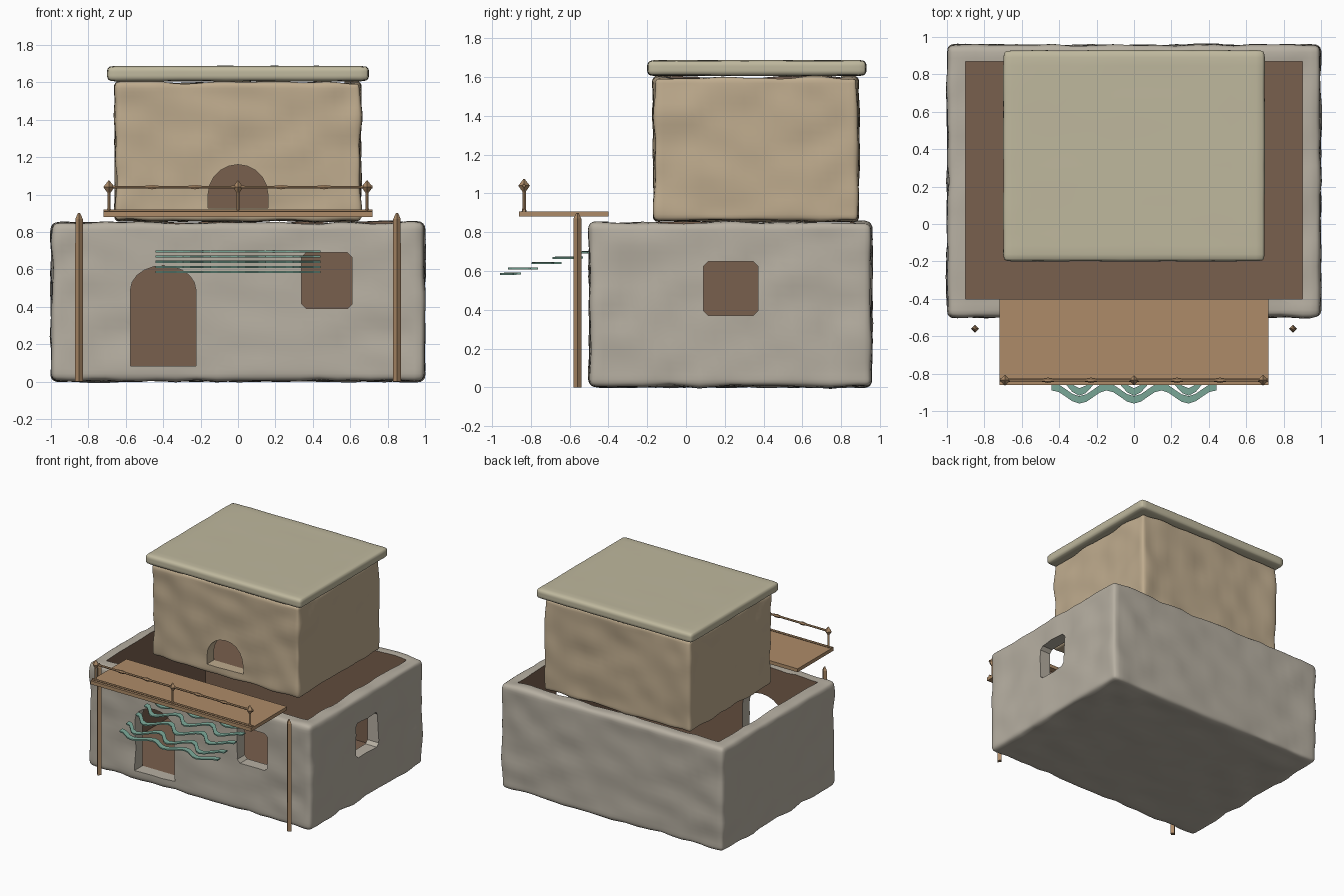
import bpy, bmesh, math
from mathutils import Vector, noise

if "Cube" in bpy.data.objects:
    bpy.data.objects.remove(bpy.data.objects["Cube"])


def mat(name, r, g, b):
    m = bpy.data.materials.new(name)
    m.diffuse_color = (r, g, b, 1)
    m.use_nodes = True
    m.node_tree.nodes["Principled BSDF"].inputs["Base Color"].default_value = m.diffuse_color
    return m


STONE = mat("stone_plaster", 0.47, 0.43, 0.36)
CLAY = mat("clay_plaster", 0.52, 0.41, 0.27)
CAP = mat("cap_plaster", 0.52, 0.48, 0.34)
INSIDE = mat("dark_inside", 0.19, 0.115, 0.075)
WOOD = mat("wood", 0.42, 0.26, 0.14)
CLOTH = mat("teal_cloth", 0.2, 0.4, 0.32)


def finish(name, bm, m, smooth=None):
    bmesh.ops.recalc_face_normals(bm, faces=bm.faces)
    me = bpy.data.meshes.new(name)
    bm.to_mesh(me)
    bm.free()
    ob = bpy.data.objects.new(name, me)
    bpy.context.collection.objects.link(ob)
    me.materials.append(m)
    if smooth:
        shade(ob, smooth)
    return ob


def shade(ob, angle):
    bpy.ops.object.select_all(action='DESELECT')
    ob.select_set(True)
    bpy.context.view_layer.objects.active = ob
    bpy.ops.object.shade_smooth_by_angle(angle=math.radians(angle))


def plaster_box(name, lo, hi, r, m, rough, cuts=27):
    """Rounded box with a gently lumpy surface."""
    lo, hi = Vector(lo), Vector(hi)
    c, h = (lo + hi) / 2, (hi - lo) / 2
    bm = bmesh.new()
    bmesh.ops.create_cube(bm, size=2)
    bmesh.ops.subdivide_edges(bm, edges=bm.edges[:], cuts=cuts, use_grid_fill=True)
    for v in bm.verts:
        p = Vector([math.sin(v.co[i] * math.pi / 2) * h[i] for i in range(3)])
        core = Vector([max(-h[i] + r, min(h[i] - r, p[i])) for i in range(3)])
        n = (p - core).normalized()
        q = c + core + n * r
        v.co = q + n * (rough * (noise.noise(q * 6) - 0.3))
    return finish(name, bm, m, 40)


def box(name, lo, hi, m):
    lo, hi = Vector(lo), Vector(hi)
    bm = bmesh.new()
    bmesh.ops.create_cube(bm, size=1)
    for v in bm.verts:
        v.co = (lo + hi) / 2 + Vector([v.co[i] * (hi - lo)[i] for i in range(3)])
    return finish(name, bm, m)


def prism(name, pts, a, b, axis, m):
    """Extrude an (along, z) outline from a to b on the y or x axis."""
    place = (lambda u, z, d: (u, d, z)) if axis == 'y' else (lambda u, z, d: (d, u, z))
    bm = bmesh.new()
    A = [bm.verts.new(place(u, z, a)) for u, z in pts]
    B = [bm.verts.new(place(u, z, b)) for u, z in pts]
    bm.faces.new(A)
    bm.faces.new(B[::-1])
    for i in range(len(pts)):
        j = (i + 1) % len(pts)
        bm.faces.new((A[i], B[i], B[j], A[j]))
    return finish(name, bm, m)


def arch(cx, w, z0, spring, top, n=10):
    arc = [(cx + w * math.cos(math.pi * i / n), spring + (top - spring) * math.sin(math.pi * i / n))
           for i in range(n + 1)]
    return [(cx - w, z0), (cx + w, z0)] + arc


def window(u0, u1, z0, z1, k=0.025):
    return [(u0 + k, z0), (u1 - k, z0), (u1, z0 + k), (u1, z1 - k),
            (u1 - k, z1), (u0 + k, z1), (u0, z1 - k), (u0, z0 + k)]


def carve(ob, cutters):
    bpy.context.view_layer.objects.active = ob
    for c in cutters:
        mod = ob.modifiers.new("cut", 'BOOLEAN')
        mod.operation, mod.solver, mod.object = 'DIFFERENCE', 'EXACT', c
        mod.material_mode = 'TRANSFER'
        bpy.ops.object.modifier_apply(modifier=mod.name)
        bpy.data.objects.remove(c)
    shade(ob, 40)


# lower storey: open-topped shell with door and two windows
lower = plaster_box("lower_storey", (-1, -0.5, 0), (1, 0.96, 0.855), 0.04, STONE, 0.016)
carve(lower, [
    box("cavity", (-0.9, -0.4, 0.08), (0.9, 0.87, 1.2), INSIDE),
    prism("door", arch(-0.4, 0.175, 0.083, 0.49, 0.62), -0.7, -0.3, 'y', STONE),
    prism("front_window", window(0.34, 0.61, 0.39, 0.69), -0.7, -0.3, 'y', STONE),
    prism("side_window", window(0.09, 0.37, 0.37, 0.65), 0.7, 1.2, 'x', STONE)])

# upper storey with arched doorway, and its roof slab
upper = plaster_box("upper_storey", (-0.66, -0.17, 0.855), (0.66, 0.89, 1.605), 0.03, CLAY, 0.016)
carve(upper, [
    box("cavity", (-0.57, -0.08, 0.925), (0.57, 0.8, 1.8), INSIDE),
    prism("doorway", arch(0, 0.16, 0.928, 1.0, 1.16), -0.4, 0, 'y', CLAY)])
plaster_box("roof_slab", (-0.7, -0.2, 1.605), (0.7, 0.93, 1.688), 0.03, CAP, 0.003, 16)

# balcony deck
box("balcony_deck", (-0.72, -0.86, 0.88), (0.72, -0.4, 0.908), WOOD)


def lathe(name, profile, origin, sides, along_x=False):
    """Turned rod: profile of (distance, radius)."""
    bm = bmesh.new()
    rings = []
    for d, r in profile:
        ring = []
        for i in range(sides):
            a = 2 * math.pi * i / sides
            u, v = r * math.cos(a), r * math.sin(a)
            ring.append(bm.verts.new(Vector(origin) + Vector((d, u, v) if along_x else (u, v, d))))
        rings.append(ring)
    for p, q in zip(rings, rings[1:]):
        for i in range(sides):
            j = (i + 1) % sides
            bm.faces.new((p[i], p[j], q[j], q[i]))
    bm.faces.new(rings[0])
    bm.faces.new(rings[-1][::-1])
    return finish(name, bm, WOOD)


# railing: beaded rail, foot rod and knobbed posts
rail = [(-0.72, 0.008)]
for k in range(-3, 4):
    x, r = k * 0.23, (0.014 if k % 3 else 0.01)
    rail += [(x - 0.035, 0.008), (x, r), (x + 0.035, 0.008)]
rail = [p for p in rail if abs(p[0]) < 0.72] + [(0.72, 0.008)]
lathe("hand_rail", rail, (0, -0.835, 1.04), 6, True)
lathe("foot_rod", [(-0.72, 0.008), (0.72, 0.008)], (0, -0.835, 0.913), 6, True)
for x in (-0.69, 0, 0.69):
    lathe("rail_post", [(0.9, 0.014), (0.925, 0.009), (1.01, 0.009), (1.04, 0.03 if x else 0.026),
                        (1.075, 0.003)], (x, -0.835, 0), 4)

# front poles
for s in (-1, 1):
    lathe("front_pole", [(0, 0.021), (0.87, 0.02), (0.9, 0.006)], (s * 0.85, -0.56, 0), 4)

# awning: stepped zigzag cloth strips
for k, (yc, z) in enumerate([(-0.905, 0.585), (-0.84, 0.612), (-0.72, 0.64), (-0.61, 0.668), (-0.52, 0.695)]):
    bm = bmesh.new()
    prev = None
    amp = 0.035 if k in (0, 4) else 0.058
    for i in range(25):
        x = -0.44 + 0.88 * i / 24
        y = yc - amp * math.cos(2 * math.pi * x / 0.29)
        cur = [bm.verts.new((x, y + dy, z + dz)) for dy, dz in
               ((-0.02, -0.005), (0.02, -0.003), (0.02, 0.007), (-0.02, 0.005))]
        if prev:
            for a in range(4):
                b = (a + 1) % 4
                bm.faces.new((prev[a], prev[b], cur[b], cur[a]))
        else:
            bm.faces.new(cur)
        prev = cur
    bm.faces.new(prev[::-1])
    finish("awning_strip", bm, CLOTH)
